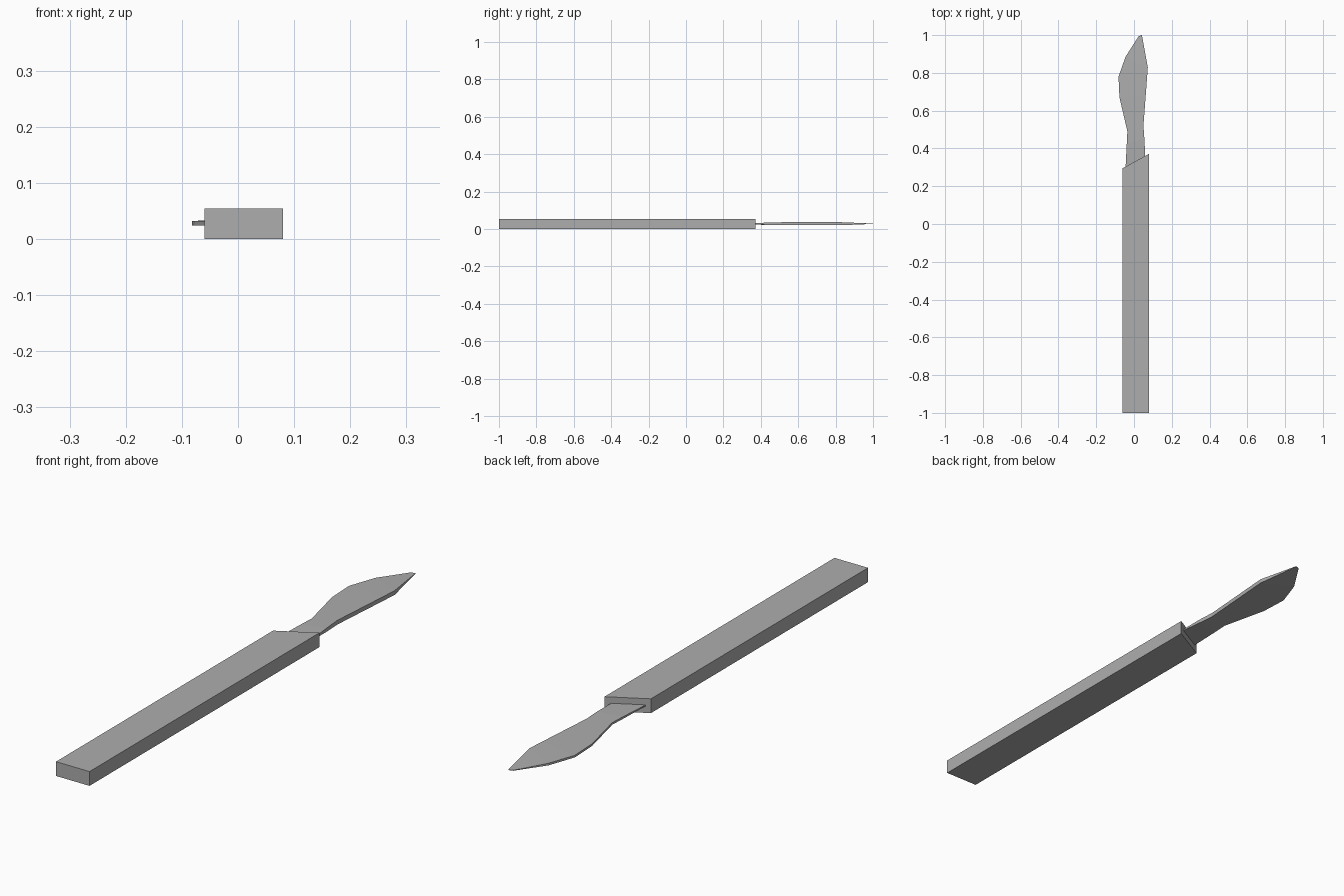
import bpy
import bmesh

cube = bpy.data.objects.get("Cube")
if cube:
    bpy.data.objects.remove(cube, do_unlink=True)

# Single plain grey for the whole knife
grey = bpy.data.materials.new("plain grey")
grey.use_nodes = True
grey.diffuse_color = (0.42, 0.42, 0.42, 1)
grey.node_tree.nodes["Principled BSDF"].inputs["Base Color"].default_value = grey.diffuse_color


def loft(name, rings):
    """Join successive four-cornered rings and cap both ends."""
    bm = bmesh.new()
    loops = [[bm.verts.new(p) for p in ring] for ring in rings]
    for a, b in zip(loops, loops[1:]):
        for i in range(4):
            j = (i + 1) % 4
            bm.faces.new((a[i], a[j], b[j], b[i]))
    bm.faces.new(loops[0])
    bm.faces.new(loops[-1])
    bmesh.ops.recalc_face_normals(bm, faces=bm.faces)
    mesh = bpy.data.meshes.new(name)
    bm.to_mesh(mesh)
    bm.free()
    mesh.materials.append(grey)
    obj = bpy.data.objects.new(name, mesh)
    bpy.context.collection.objects.link(obj)
    return obj


def ring(left, right, low_l, high_l, low_r, high_r):
    return [(*left, low_l), (*right, low_r), (*right, high_r), (*left, high_l)]


# Handle: flat bar with a slanted front end
H = 0.054
loft("handle", [ring((-0.06, y0), (0.08, y1), 0, H, 0, H)
                for y0, y1 in ((-1, -1), (0.295, 0.372))])

# Blade: cutting edge point, spine point, half thickness of each
MID = 0.028
stations = [
    ((-0.045, 0.29), (0.06, 0.35), 0.002, 0.002),
    ((-0.038, 0.43), (0.055, 0.45), 0.004, 0.007),
    ((-0.035, 0.49), (0.05, 0.52), 0.004, 0.008),
    ((-0.077, 0.67), (0.062, 0.68), 0.004, 0.008),
    ((-0.082, 0.78), (0.068, 0.76), 0.004, 0.008),
    ((-0.045, 0.885), (0.073, 0.83), 0.004, 0.008),
    ((0.025, 0.995), (0.042, 1.0), 0.001, 0.001),
]
loft("blade", [ring(l, r, MID - a, MID + a, MID - b, MID + b)
               for l, r, a, b in stations])
